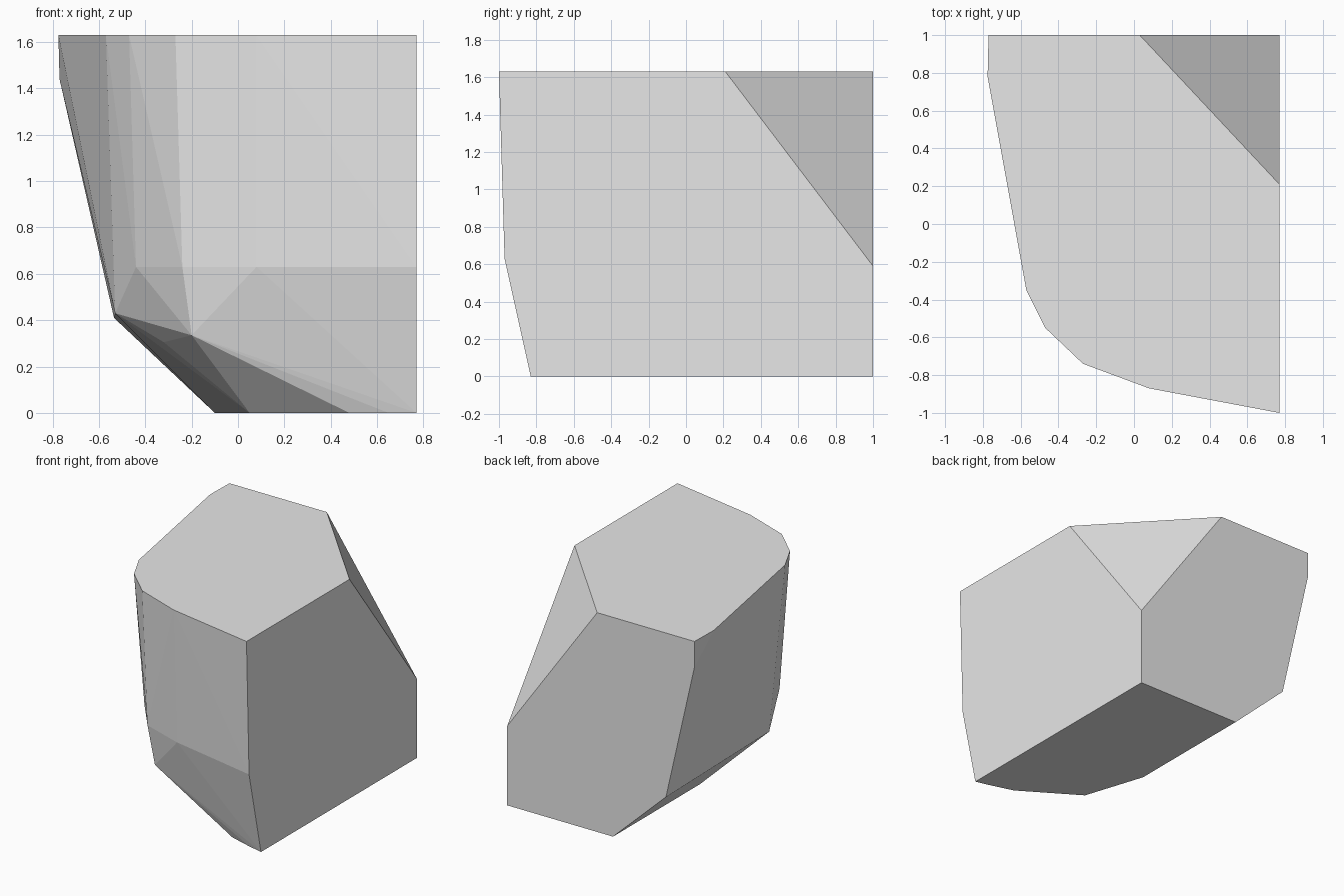
import bpy
import bmesh
import math

cube = bpy.data.objects.get("Cube")
if cube:
    bpy.data.objects.remove(cube, do_unlink=True)


def make_material(name, colour):
    mat = bpy.data.materials.new(name)
    mat.use_nodes = True
    mat.diffuse_color = colour
    mat.node_tree.nodes["Principled BSDF"].inputs["Base Color"].default_value = colour
    return mat


TOP = 1.63
SIDE = 0.77

# Flat top outline, with the back corner left open for the sloping cut
top_outline = [(-SIDE, 1), (-0.775, 0.78), (-0.57, -0.35), (-0.47, -0.55),
               (-0.27, -0.74), (0.08, -0.87), (SIDE, -1), (SIDE, 0.21), (0.03, 1)]

# Waist where the rounded front starts to taper
waist = [(-0.44, -0.47), (-0.24, -0.72), (0.08, -0.83), (SIDE, -0.97)]

# Flat base outline
base_outline = [(SIDE, 1), (-0.1, 1), (-0.1, -0.02), (0.05, -0.48),
                (0.48, -0.75), (0.65, -0.80), (SIDE, -0.83)]

# Chamfer corners between the waist and the base, and on the flat back
chamfer = [(-0.53, -0.22, 0.43), (-0.32, -0.40, 0.305), (-0.2, -0.69, 0.335)]
back_corners = [(-0.77, 1, 1.44), (-0.535, 1, 0.41), (SIDE, 1, 0.59)]

points = chamfer + back_corners
for outline, z in ((top_outline, TOP), (waist, 0.63), (base_outline, 0)):
    points += [(x, y, z) for x, y in outline]

# Skin the outlines into one faceted solid
bm = bmesh.new()
for p in points:
    bm.verts.new(p)
bmesh.ops.convex_hull(bm, input=bm.verts[:])
loose = [v for v in bm.verts if not v.link_faces]
bmesh.ops.delete(bm, geom=loose, context="VERTS")
bmesh.ops.dissolve_limit(bm, angle_limit=math.radians(0.5),
                         verts=bm.verts[:], edges=bm.edges[:])
bmesh.ops.recalc_face_normals(bm, faces=bm.faces[:])

mesh = bpy.data.meshes.new("faceted_block")
bm.to_mesh(mesh)
bm.free()
mesh.materials.append(make_material("light grey", (0.8, 0.8, 0.8, 1)))
block = bpy.data.objects.new("faceted_block", mesh)
bpy.context.collection.objects.link(block)
